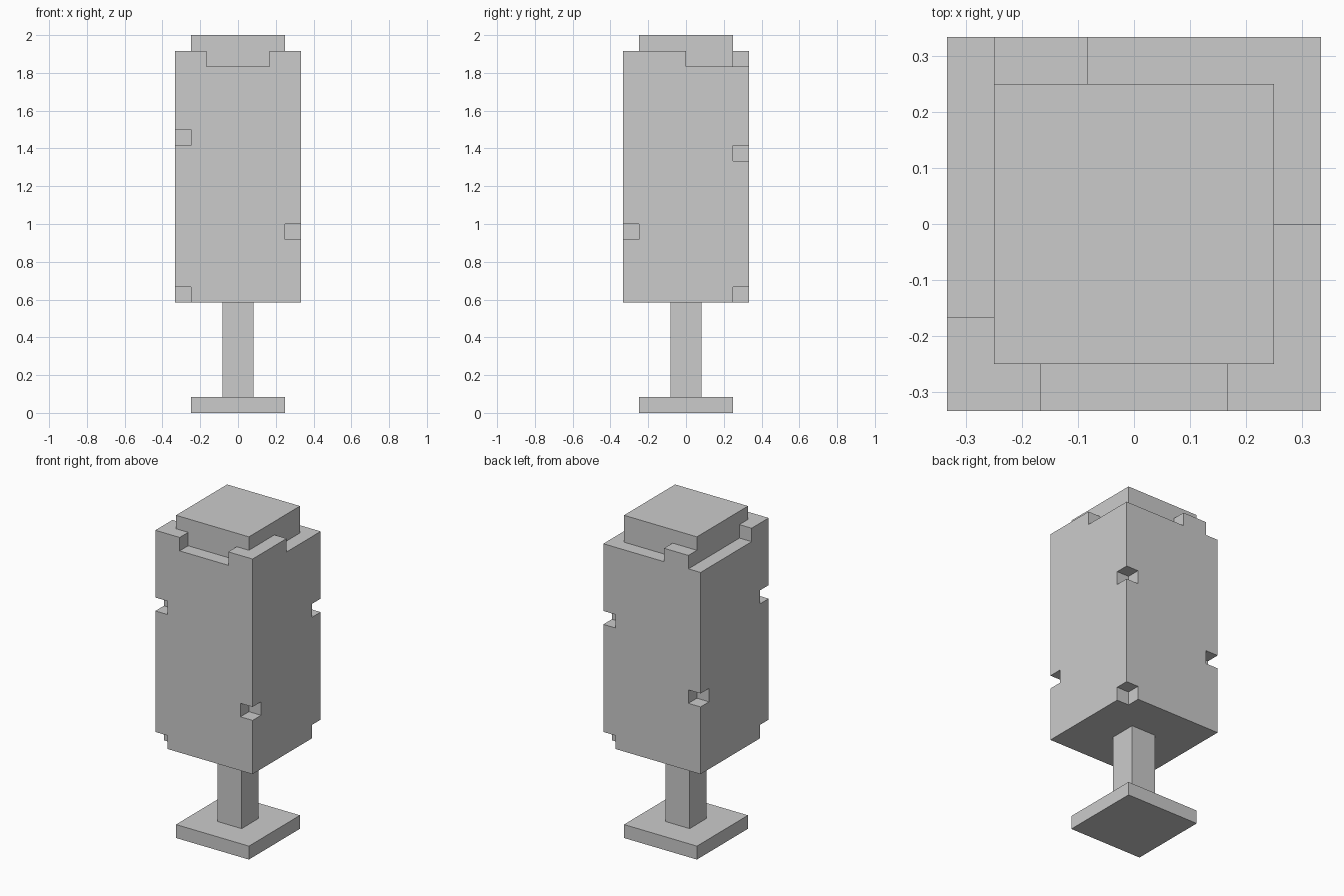
import bpy
from mathutils import Matrix

if "Cube" in bpy.data.objects:
    bpy.data.objects.remove(bpy.data.objects["Cube"])

U = 1 / 12  # the whole model sits on a grid of 1/12 unit


def box(name, x0, x1, y0, y1, z0, z1):
    """Axis-aligned box, given in grid steps."""
    bpy.ops.mesh.primitive_cube_add(size=1)
    ob = bpy.context.object
    ob.name = ob.data.name = name
    centre = Matrix.Translation(((x0 + x1) / 2, (y0 + y1) / 2, (z0 + z1) / 2))
    ob.data.transform(centre @ Matrix.Diagonal((x1 - x0, y1 - y0, z1 - z0, 1)))
    return ob


def cut(target, *bounds):
    """Subtract a box from the target and discard the cutter."""
    cutter = box("cutter", *bounds)
    mod = target.modifiers.new("cut", 'BOOLEAN')
    mod.operation = 'DIFFERENCE'
    mod.solver = 'EXACT'
    mod.object = cutter
    bpy.context.view_layer.objects.active = target
    bpy.ops.object.modifier_apply(modifier=mod.name)
    bpy.data.objects.remove(cutter)


# Foot plate, stem, and cap seated inside the rim
foot = box("foot_plate", -3, 3, -3, 3, 0, 1)
stem = box("stem", -1, 1, -1, 1, 1, 7)
cap = box("top_cap", -3, 3, -3, 3, 22, 24)

# Main block
body = box("body", -4, 4, -4, 4, 7, 23)

# Seat for the cap, then gaps in the rim: front, right, back, left
cut(body, -3, 3, -3, 3, 22, 25)
for x0, x1, y0, y1 in [(-2, 2, -5, -2), (2, 5, 0, 5), (-1, 5, 2, 5), (-5, -3, -2, 5)]:
    cut(body, x0, x1, y0, y1, 22, 25)

# Small nicks in the vertical edges: x side, y side, bottom, top
for sx, sy, z0, z1 in [(-1, -1, 17, 18), (-1, -1, 6, 8), (1, -1, 11, 12),
                       (1, 1, 16, 17), (1, 1, 6, 8), (-1, 1, 12, 13)]:
    xs, ys = sorted((3 * sx, 5 * sx)), sorted((3 * sy, 5 * sy))
    cut(body, *xs, *ys, z0, z1)

# Grid steps to final size
for ob in (foot, stem, cap, body):
    ob.data.transform(Matrix.Scale(U, 4))
    ob.data.update()
